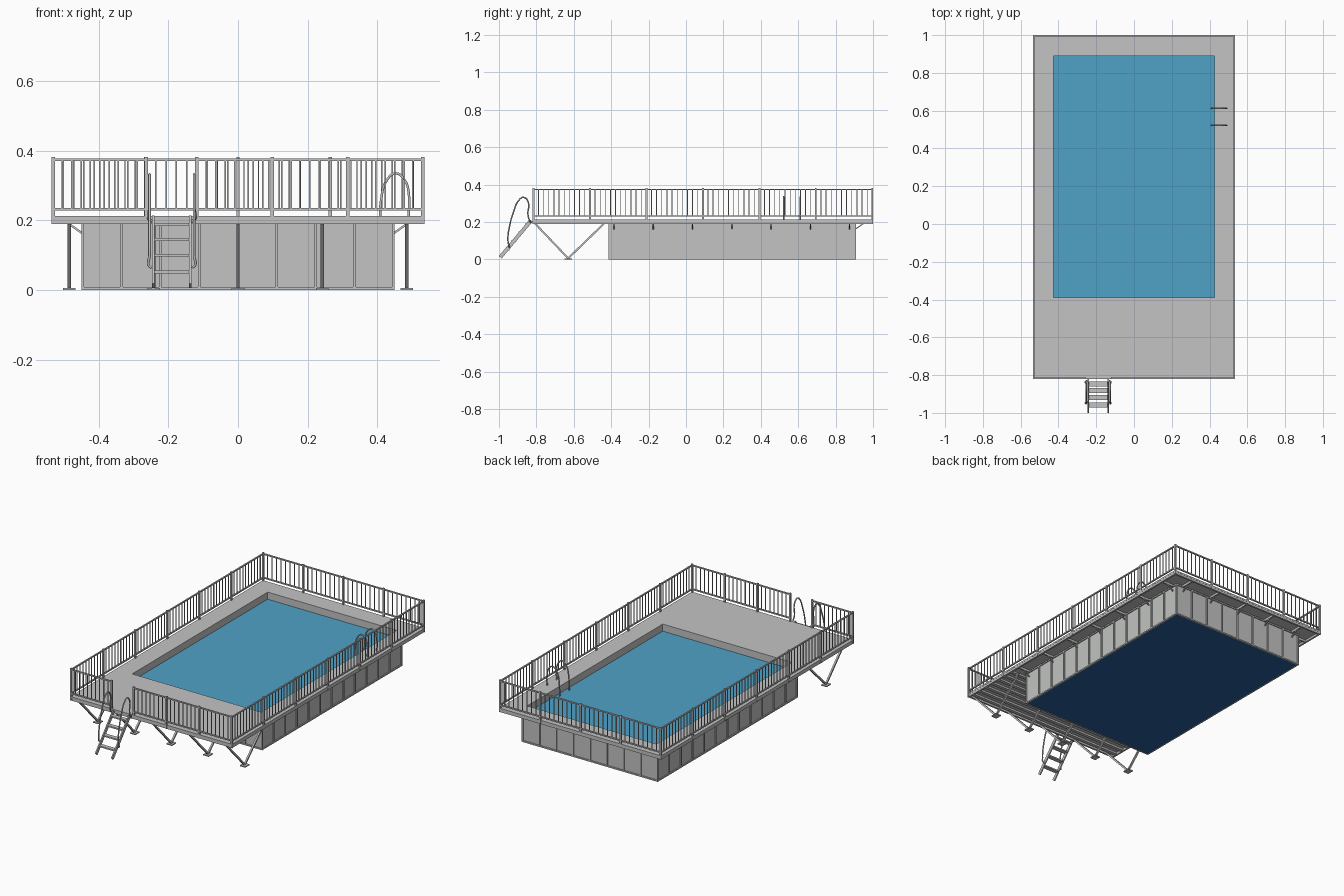
import bpy, bmesh
from mathutils import Vector, Matrix

cube = bpy.data.objects.get("Cube")
if cube:
    bpy.data.objects.remove(cube, do_unlink=True)


def material(name, rgb):
    m = bpy.data.materials.new(name)
    m.use_nodes = True
    m.diffuse_color = (*rgb, 1)
    m.node_tree.nodes["Principled BSDF"].inputs["Base Color"].default_value = (*rgb, 1)
    return m


GREY = material("light grey", (0.54, 0.55, 0.54))
WATER = material("water blue", (0.08, 0.36, 0.57))
FLOOR = material("deep blue", (0.02, 0.12, 0.33))


class Part:
    """Collects boxes and beams into one named mesh object."""

    def __init__(self, name, mat=GREY):
        self.name, self.mat, self.bm = name, mat, bmesh.new()

    def box(self, x0, x1, y0, y1, z0, z1):
        size = Matrix.Diagonal((x1 - x0, y1 - y0, z1 - z0, 1))
        mid = Matrix.Translation(((x0 + x1) / 2, (y0 + y1) / 2, (z0 + z1) / 2))
        bmesh.ops.create_cube(self.bm, size=1, matrix=mid @ size)

    def ring(self, outer, inner, z0, z1):
        """Rectangular frame between two (x0, x1, y0, y1) outlines."""
        a, b, c, d = outer
        e, f, g, h = inner
        loops = []
        for x0, x1, y0, y1 in (outer, inner):
            for z in (z0, z1):
                loops.append([self.bm.verts.new((x, y, z)) for x, y in
                              ((x0, y0), (x1, y0), (x1, y1), (x0, y1))])
        ob, ot, ib, it = loops
        for p, q in ((ob, ot), (ot, it), (it, ib), (ib, ob)):
            for i in range(4):
                j = (i + 1) % 4
                self.bm.faces.new((p[i], p[j], q[j], q[i]))

    def beam(self, p, q, w, d, side=(1, 0, 0)):
        """Box from p to q, w wide along side and d deep."""
        p, q, s = Vector(p), Vector(q), Vector(side)
        z = (q - p).normalized()
        rot = Matrix((s, z.cross(s), z)).transposed().to_4x4()
        m = Matrix.Translation((p + q) / 2) @ rot @ Matrix.Diagonal((w, d, (q - p).length, 1))
        bmesh.ops.create_cube(self.bm, size=1, matrix=m)

    def done(self):
        me = bpy.data.meshes.new(self.name)
        bmesh.ops.recalc_face_normals(self.bm, faces=self.bm.faces)
        self.bm.to_mesh(me)
        self.bm.free()
        me.materials.append(self.mat)
        ob = bpy.data.objects.new(self.name, me)
        bpy.context.collection.objects.link(ob)


def tube(name, points, radius):
    cu = bpy.data.curves.new(name, "CURVE")
    cu.dimensions = "3D"
    cu.bevel_depth, cu.bevel_resolution, cu.use_fill_caps = radius, 1, True
    sp = cu.splines.new("BEZIER")
    sp.bezier_points.add(len(points) - 1)
    for bp, co in zip(sp.bezier_points, points):
        bp.co = co
        bp.handle_left_type = bp.handle_right_type = "AUTO"
    sp.resolution_u = 5
    cu.materials.append(GREY)
    bpy.context.collection.objects.link(bpy.data.objects.new(name, cu))


def inset(r, d):
    return (r[0] + d, r[1] - d, r[2] + d, r[3] - d)


DECK = (-0.535, 0.535, -0.82, 1.0)
HOLE = (-0.427, 0.427, -0.39, 0.89)
POOL = (-0.45, 0.45, -0.415, 0.91)
TOP, UNDER = 0.213, 0.19

# Deck plate with edge fascia and joists
deck = Part("deck")
deck.ring(DECK, HOLE, 0.203, TOP)
deck.done()
fascia = Part("deck_fascia")
fascia.ring(inset(DECK, 0.001), inset(DECK, 0.012), UNDER, 0.203)
fascia.done()
joists = Part("deck_joists")
for i in range(7):
    y = -0.785 + i * 0.055
    joists.box(-0.523, 0.523, y - 0.01, y + 0.01, UNDER + 0.002, 0.203)
joists.done()

# Pool shell, ribs, floor and water
shell = inset(POOL, 0.006)
walls = Part("pool_walls")
walls.ring(shell, inset(HOLE, -0.002), 0.004, 0.203)
walls.done()
frame = Part("wall_frame")
for z in (0, UNDER):
    frame.ring(POOL, inset(POOL, 0.008), z, z + 0.008)
x0, x1, y0, y1 = POOL
for i in range(9):
    x = x0 + 0.004 + i * (x1 - x0 - 0.008) / 8
    for a in (y0, y1 - 0.006):
        frame.box(x - 0.004, x + 0.004, a, a + 0.006, 0, UNDER)
for i in range(13):
    y = y0 + 0.004 + i * (y1 - y0 - 0.008) / 12
    for a in (x0, x1 - 0.006):
        frame.box(a, a + 0.006, y - 0.004, y + 0.004, 0, UNDER)
frame.done()
floor = Part("pool_floor", FLOOR)
floor.box(-0.443, 0.443, -0.407, 0.902, 0.001, 0.006)
floor.done()
water = Part("water", WATER)
water.box(-0.428, 0.428, -0.391, 0.891, 0.165, 0.17)
water.done()

# Small struts below the overhanging walkway
struts = Part("walkway_struts")
for i in range(7):
    y = -0.385 + i * 0.21
    for s in (-1, 1):
        struts.beam((s * 0.447, y, 0.163), (s * 0.49, y, 0.193), 0.006, 0.006, (0, 1, 0))
        struts.box(*sorted((s * 0.447, s * 0.525)), y - 0.004, y + 0.004, UNDER, 0.203)
for i in range(5):
    x = -0.4 + i * 0.2
    struts.beam((x, 0.907, 0.163), (x, 0.95, 0.193), 0.006, 0.006)
    struts.box(x - 0.004, x + 0.004, 0.907, 0.99, UNDER, 0.203)
struts.done()

# V-shaped legs under the front platform
legs = Part("platform_legs")
for i in range(5):
    x = -0.485 + i * 0.2425
    for y in (-0.81, -0.435):
        legs.beam((x, -0.63, 0.006), (x, y, 0.195), 0.01, 0.01)
    legs.box(x - 0.018, x + 0.018, -0.65, -0.61, 0, 0.006)
legs.done()

# Fence: posts, two rails and balusters for each bay
posts, rails, bars = Part("fence_posts"), Part("fence_rails"), Part("fence_balusters")


def fence(a, b, bays):
    a, b = Vector((*a, 0)), Vector((*b, 0))
    side = (b - a).normalized().cross(Vector((0, 0, 1)))
    for z in (0.232, 0.374):
        up = Vector((0, 0, z))
        rails.beam(a + up, b + up, 0.008, 0.007, side)
    for i in range(bays + 1):
        p = a.lerp(b, i / bays)
        posts.box(p.x - 0.005, p.x + 0.005, p.y - 0.005, p.y + 0.005, UNDER, 0.382)
    count = bays * max(2, round((b - a).length / bays / 0.028))
    for i in range(1, count):
        p = a.lerp(b, i / count)
        bars.box(p.x - 0.002, p.x + 0.002, p.y - 0.002, p.y + 0.002, 0.232, 0.374)


fx, front, back = 0.531, -0.816, 0.996
fence((-fx, front), (-0.263, front), 1)
fence((-0.118, front), (fx, front), 3)
fence((-fx, back), (fx, back), 4)
for s in (-1, 1):
    fence((s * fx, front), (s * fx, back), 6)
for part in (posts, rails, bars):
    part.done()

# Entry ladder with treads and curved handrails
ladder = Part("entry_ladder")
for x in (-0.243, -0.137):
    ladder.beam((x, -0.993, 0.012), (x, -0.828, 0.208), 0.007, 0.02)
for z in (0.052, 0.1, 0.145, 0.188):
    y = -1.0 + z * 0.81
    ladder.box(-0.24, -0.14, y - 0.013, y + 0.013, z - 0.004, z + 0.004)
ladder.done()
profile = [(-0.945, 0.067), (-0.952, 0.1), (-0.943, 0.18), (-0.92, 0.26), (-0.895, 0.315),
           (-0.868, 0.332), (-0.843, 0.305), (-0.845, 0.24), (-0.832, 0.2)]
for name, x, foot in (("left", -0.126, -0.137), ("right", -0.254, -0.243)):
    path = [(foot, -0.945, 0.067)] + [(x, y, z) for y, z in profile] + [(foot, -0.828, 0.198)]
    tube("entry_handrail_" + name, path, 0.004)

# Pool ladder: two arched rails and submerged rungs
arch = [(0.49, TOP), (0.491, 0.27), (0.479, 0.315), (0.453, 0.335),
        (0.427, 0.315), (0.411, 0.26), (0.408, 0.2), (0.408, 0.06)]
for name, y in (("front", 0.522), ("back", 0.612)):
    tube("pool_ladder_rail_" + name, [(x, y, z) for x, z in arch], 0.004)
rungs = Part("pool_ladder_rungs")
for z in (0.07, 0.11, 0.15):
    rungs.box(0.4, 0.416, 0.522, 0.612, z - 0.003, z + 0.003)
rungs.done()
